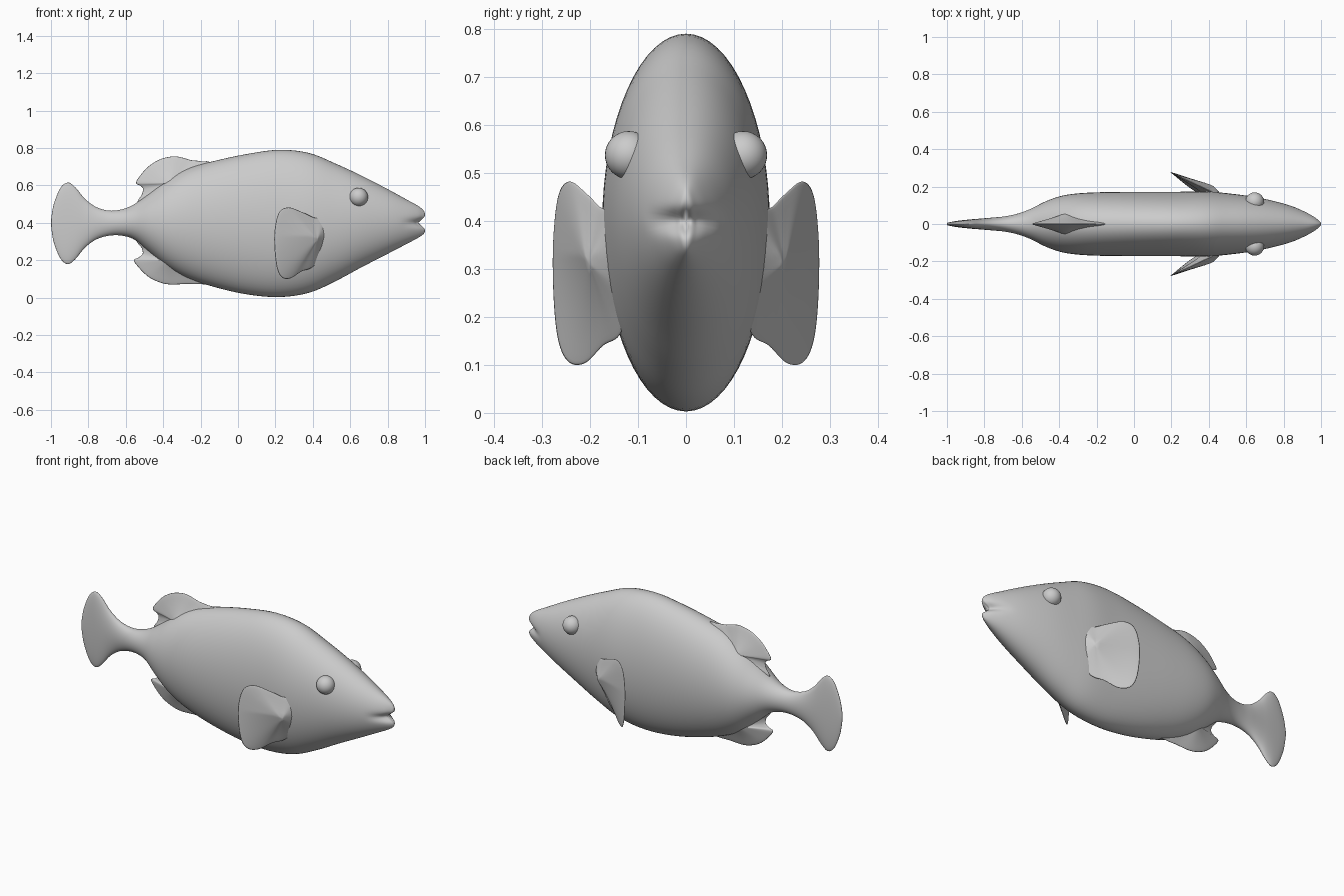
import bpy, bmesh, math
from mathutils import Vector

if "Cube" in bpy.data.objects:
    bpy.data.objects.remove(bpy.data.objects["Cube"])

def spline(pts, n, closed=False):
    """Catmull-Rom samples through a list of tuples."""
    P = [Vector(p) for p in pts]
    m = len(P)
    get = (lambda i: P[i % m]) if closed else (lambda i: P[min(max(i, 0), m - 1)])
    out = []
    for i in range(m if closed else m - 1):
        a, b, c, d = get(i - 1), get(i), get(i + 1), get(i + 2)
        for k in range(n):
            t = k / n
            out.append(b + (c - a) * (t / 2) + (a * 2 - b * 5 + c * 4 - d) * (t * t / 2)
                       + (b * 3 - a - c * 3 + d) * (t ** 3 / 2))
    if not closed:
        out.append(P[-1])
    return out

def loft(name, rings, start, end):
    """Skin equal-length rings and close both ends with a point."""
    bm = bmesh.new()
    R = [[bm.verts.new(p) for p in r] for r in rings]
    n = len(R[0])
    for a, b in zip(R, R[1:]):
        for i in range(n):
            j = (i + 1) % n
            bm.faces.new((a[i], a[j], b[j], b[i]))
    for ring, p in ((R[0], start), (R[-1], end)):
        c = bm.verts.new(p)
        for i in range(n):
            bm.faces.new((c, ring[i], ring[(i + 1) % n]))
    bmesh.ops.recalc_face_normals(bm, faces=bm.faces)
    for f in bm.faces:
        f.smooth = True
    me = bpy.data.meshes.new(name)
    bm.to_mesh(me)
    bm.free()
    ob = bpy.data.objects.new(name, me)
    bpy.context.collection.objects.link(ob)
    return ob

def fin(name, outline, anchor, thick, place):
    """Blade that thins from the anchor to its outline."""
    edge = spline(outline, 6, True)
    A = Vector(anchor)
    levels = [i / 10 for i in range(1, 10)] + [0.96, 0.985]
    def ring(s, side):
        h = side * thick * (1 - s) ** 0.5 * (0.35 + 0.65 * (1 - s))
        return [place(*(A + (p - A) * s), h) for p in edge]
    rings = [ring(s, 1) for s in levels] + [ring(1, 0)] + [ring(s, -1) for s in reversed(levels)]
    return loft(name, rings, place(*A, thick), place(*A, -thick))

# Body and tail fin: x, top z, bottom z, half width
stations = [
    (-0.998, .43, .37, .006), (-.985, .50, .295, .010), (-.95, .585, .21, .016),
    (-.91, .615, .179, .021), (-.87, .59, .205, .025), (-.82, .53, .265, .029),
    (-.76, .485, .31, .034), (-.69, .465, .331, .041), (-.62, .472, .331, .056),
    (-.55, .502, .308, .082), (-.47, .56, .24, .122), (-.38, .63, .165, .152),
    (-.27, .69, .105, .166), (-.12, .732, .055, .171), (.05, .768, .017, .172),
    (.22, .79, .003, .172), (.38, .773, .026, .174), (.52, .717, .087, .162),
    (.66, .652, .162, .142), (.80, .58, .234, .109), (.90, .525, .286, .074),
    (.96, .492, .318, .044), (.99, .468, .338, .022), (1.0, .448, .356, .013),
    (1.001, .425, .378, .007)]
def mouth(p):
    """Press the gape between the lips."""
    w = min(max((p.x - .87) / .12, 0), 1)
    p.x -= .037 * w * math.exp(-((p.z - .40) / .022) ** 2)
    return p
SEG = 64
rings = []
for x, top, bot, w in spline(stations, 5):
    c, h = (top + bot) / 2, (top - bot) / 2
    rings.append([mouth(Vector((x, w * math.cos(a), c + h * math.sin(a))))
                  for a in (2 * math.pi * i / SEG for i in range(SEG))])
loft("body", rings, (-1, 0, .40), mouth(Vector((1.001, 0, .401))))

# Dorsal and anal fins
upright = lambda x, z, h: Vector((x, h, z))
fin("dorsal_fin", [(-.15, .71), (-.2, .729), (-.25, .735), (-.3, .749), (-.35, .755), (-.42, .738),
    (-.48, .70), (-.525, .65), (-.545, .613), (-.52, .597), (-.508, .58), (-.515, .55),
    (-.535, .505), (-.45, .48), (-.25, .55)], (-.36, .61), .06, upright)
fin("anal_fin", [(-.15, .085), (-.21, .073), (-.28, .073), (-.36, .07), (-.42, .082), (-.48, .112),
    (-.53, .16), (-.557, .2), (-.53, .215), (-.51, .235), (-.515, .265),
    (-.54, .31), (-.45, .34), (-.25, .25)], (-.37, .20), .06, upright)

# Pectoral fins and eyes on both sides
pectoral = [(.47, .40), (.40, .43), (.345, .456), (.27, .482), (.22, .455), (.197, .37), (.195, .27),
            (.208, .16), (.235, .108), (.28, .103), (.34, .14), (.40, .165), (.47, .25)]
for side, s in (("left", 1), ("right", -1)):
    def swept(x, z, h, s=s):
        d = x - .195
        y = .277 - .47 * d - 1.3 * max(0, .33 - z) * d + h
        return Vector((x + .45 * h, s * y, z))
    fin(side + "_pectoral_fin", pectoral, (.41, .31), .032, swept)
    bpy.ops.mesh.primitive_uv_sphere_add(segments=32, ring_count=16, radius=.05,
                                         location=(.645, s * .119, .537))
    bpy.context.object.name = side + "_eye"
    bpy.ops.object.shade_smooth()
